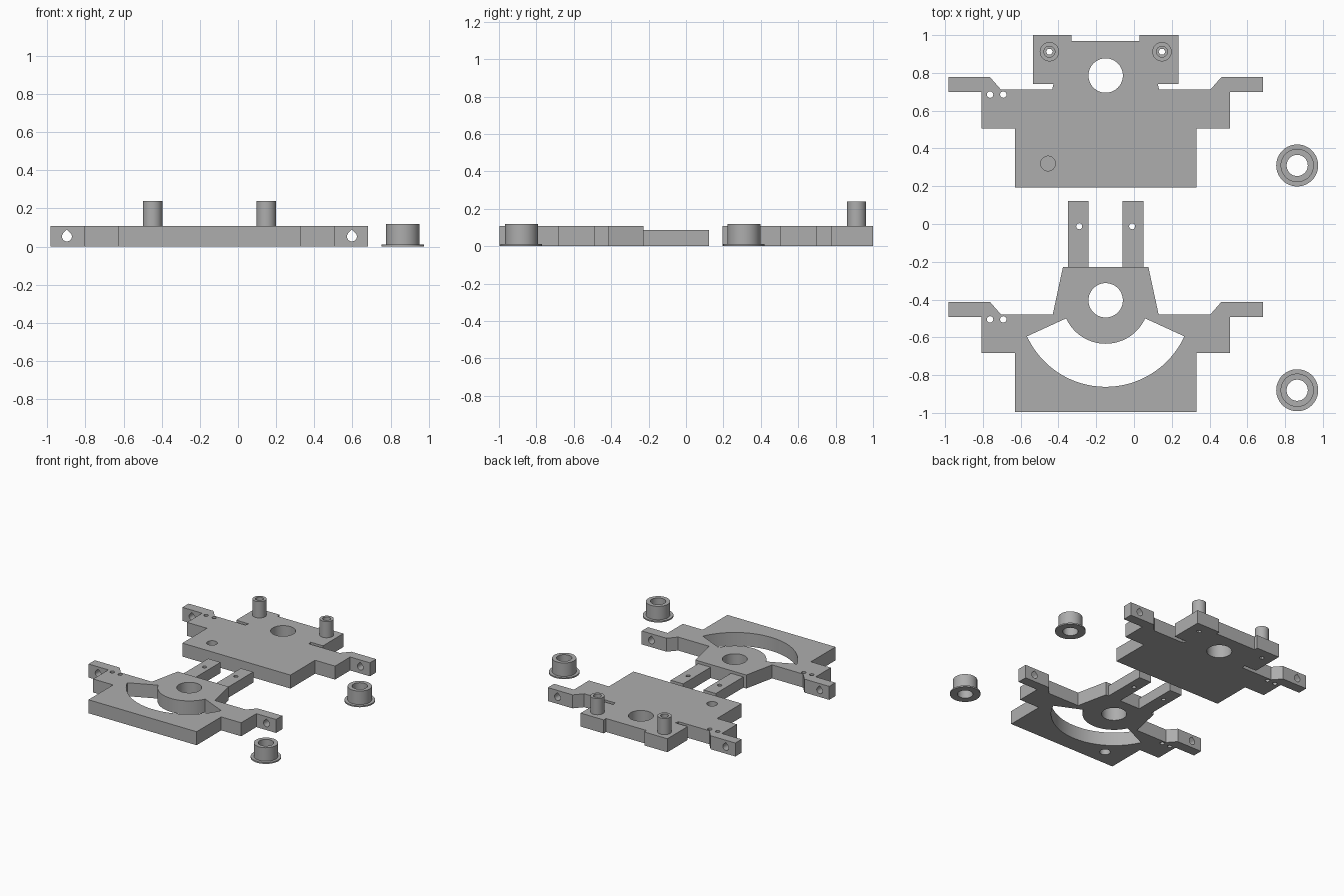
import bpy, bmesh
from math import sin, cos, pi, radians
from mathutils import Matrix

if "Cube" in bpy.data.objects:
    bpy.data.objects.remove(bpy.data.objects["Cube"])

CX = -0.15      # symmetry line of the plates
H = 0.108       # plate thickness
DY = -1.19      # offset from the rear plate to the front plate

grey = bpy.data.materials.new("plain grey")
grey.diffuse_color = (0.42, 0.42, 0.42, 1)
grey.use_nodes = True
grey.node_tree.nodes["Principled BSDF"].inputs["Base Color"].default_value = grey.diffuse_color


def prism(name, pts, z0, z1, matrix=None):
    """Closed outline extruded from z0 to z1."""
    bm = bmesh.new()
    low = [bm.verts.new((x, y, z0)) for x, y in pts]
    high = [bm.verts.new((x, y, z1)) for x, y in pts]
    bm.faces.new(low[::-1])
    bm.faces.new(high)
    n = len(pts)
    for i in range(n):
        j = (i + 1) % n
        bm.faces.new((low[i], low[j], high[j], high[i]))
    bmesh.ops.recalc_face_normals(bm, faces=bm.faces[:])
    if matrix:
        bm.transform(matrix)
    me = bpy.data.meshes.new(name)
    bm.to_mesh(me)
    bm.free()
    me.materials.append(grey)
    ob = bpy.data.objects.new(name, me)
    bpy.context.collection.objects.link(ob)
    return ob


def arc(x, y, r, a0, a1, n):
    angles = [radians(a0 + (a1 - a0) * i / n) for i in range(n + 1)]
    return [(x + r * cos(a), y + r * sin(a)) for a in angles]


def cylinder(name, x, y, r, z0, z1, n=48):
    return prism(name, arc(x, y, r, 0, 360, n)[:-1], z0, z1)


def cut(ob, cutters):
    """Subtract every cutter, bake the result and remove the cutters."""
    for c in cutters:
        m = ob.modifiers.new("cut", 'BOOLEAN')
        m.operation, m.solver, m.object = 'DIFFERENCE', 'EXACT', c
    dg = bpy.context.evaluated_depsgraph_get()
    dg.update()
    me = bpy.data.meshes.new_from_object(ob.evaluated_get(dg))
    ob.modifiers.clear()
    ob.data = me
    for c in cutters:
        bpy.data.objects.remove(c)


def hole(x, y, r, z0=-0.1, z1=0.4, n=48):
    return cylinder("cutter", x, y, r, z0, z1, n)


def teardrop(x, y):
    """Pointed-top hole running through an arm along y."""
    r = 0.026
    pts = arc(x, 0.053, r, 135, 405, 24) + [(x, 0.053 + r * 1.414)]
    m = Matrix.Translation((0, y, 0)) @ Matrix.Rotation(pi / 2, 4, 'X')
    return prism("cutter", pts, -0.06, 0.06, m)


def plate(name, head, dy, cutters):
    """Stepped body with two side arms; head is the right half of the rear edge."""
    half = [(0.48, 0.194), (0.48, 0.506), (0.657, 0.506), (0.657, 0.698),
            (0.832, 0.698), (0.832, 0.777), (0.612, 0.777), (0.555, 0.712)] + head
    pts = [(CX + x, y + dy) for x, y in half]
    pts += [(CX - x, y + dy) for x, y in reversed(half)]
    ob = prism(name, pts, 0, H)
    cutters += [hole(CX, 0.786 + dy, 0.091, n=64),
                hole(-0.762, 0.685 + dy, 0.017, n=20),
                hole(-0.692, 0.685 + dy, 0.017, n=20)]
    cutters += [teardrop(CX + s * 0.747, 0.737 + dy) for s in (-1, 1)]
    cut(ob, cutters)
    return ob


# Rear plate with notched head, blind pocket on top and peg bores
PEGS = [(CX - 0.298, 0.912), (CX + 0.298, 0.912)]
rear_head = [(0.283, 0.712), (0.276, 0.742), (0.385, 0.742), (0.385, 1.0),
             (0.18, 1.0), (0.18, 0.97)]
parts = [plate("rear_plate", rear_head, 0,
               [hole(x, y, 0.018, n=6) for x, y in PEGS]
               + [hole(-0.455, 0.32, 0.039, 0.05, 0.3)])]

# Hollow pegs on the rear plate
for i, (x, y) in enumerate(PEGS):
    peg = cylinder(f"peg_{i + 1}", x, y, 0.051, H, 0.238)
    cut(peg, [hole(x, y, 0.018, n=6), hole(x, y, 0.029, 0.19, 0.4, 32)])
    parts.append(peg)

# Front plate with tapered head, curved window and blind pocket underneath
cy = 0.786 + DY
window = arc(CX, cy, 0.458, 204.6, 335.4, 48) + arc(CX, cy, 0.23, 335.4, 204.6, 40)
front_head = [(0.28, 0.712), (0.226, 0.963)]
parts.append(plate("front_plate", front_head, DY,
                   [prism("cutter", window, -0.1, 0.3),
                    hole(-0.455, 0.32 + DY, 0.039, -0.1, 0.05)]))

# Two thinner prongs behind the front plate
for i, (x0, x1, hx) in enumerate([(-0.35, -0.24, -0.29), (-0.06, 0.05, -0.01)]):
    prong = prism(f"prong_{i + 1}", [(x0, -0.227), (x1, -0.227), (x1, 0.122), (x0, 0.122)],
                  0, 0.086)
    cut(prong, [hole(hx, -0.012, 0.016, n=20)])
    parts.append(prong)

# Flanged bushings: stepped profile revolved around the bore
PROFILE = [(0.056, 0), (0.111, 0), (0.111, 0.011), (0.088, 0.011), (0.088, 0.119), (0.056, 0.119)]
N = 64
for i, y in enumerate((0.31, 0.31 + DY)):
    bm = bmesh.new()
    rings = [[bm.verts.new((0.864 + r * cos(2 * pi * k / N), y + r * sin(2 * pi * k / N), z))
              for r, z in PROFILE] for k in range(N)]
    for k in range(N):
        a, b = rings[k], rings[(k + 1) % N]
        for j in range(6):
            q = (j + 1) % 6
            bm.faces.new((a[j], b[j], b[q], a[q]))
    bmesh.ops.recalc_face_normals(bm, faces=bm.faces[:])
    me = bpy.data.meshes.new("bushing")
    bm.to_mesh(me)
    bm.free()
    me.materials.append(grey)
    ob = bpy.data.objects.new(f"bushing_{i + 1}", me)
    bpy.context.collection.objects.link(ob)
    parts.append(ob)

# Smooth the round walls, keep edges sharp
for ob in parts:
    ob.select_set(True)
bpy.context.view_layer.objects.active = parts[0]
bpy.ops.object.shade_smooth_by_angle(angle=radians(30))
